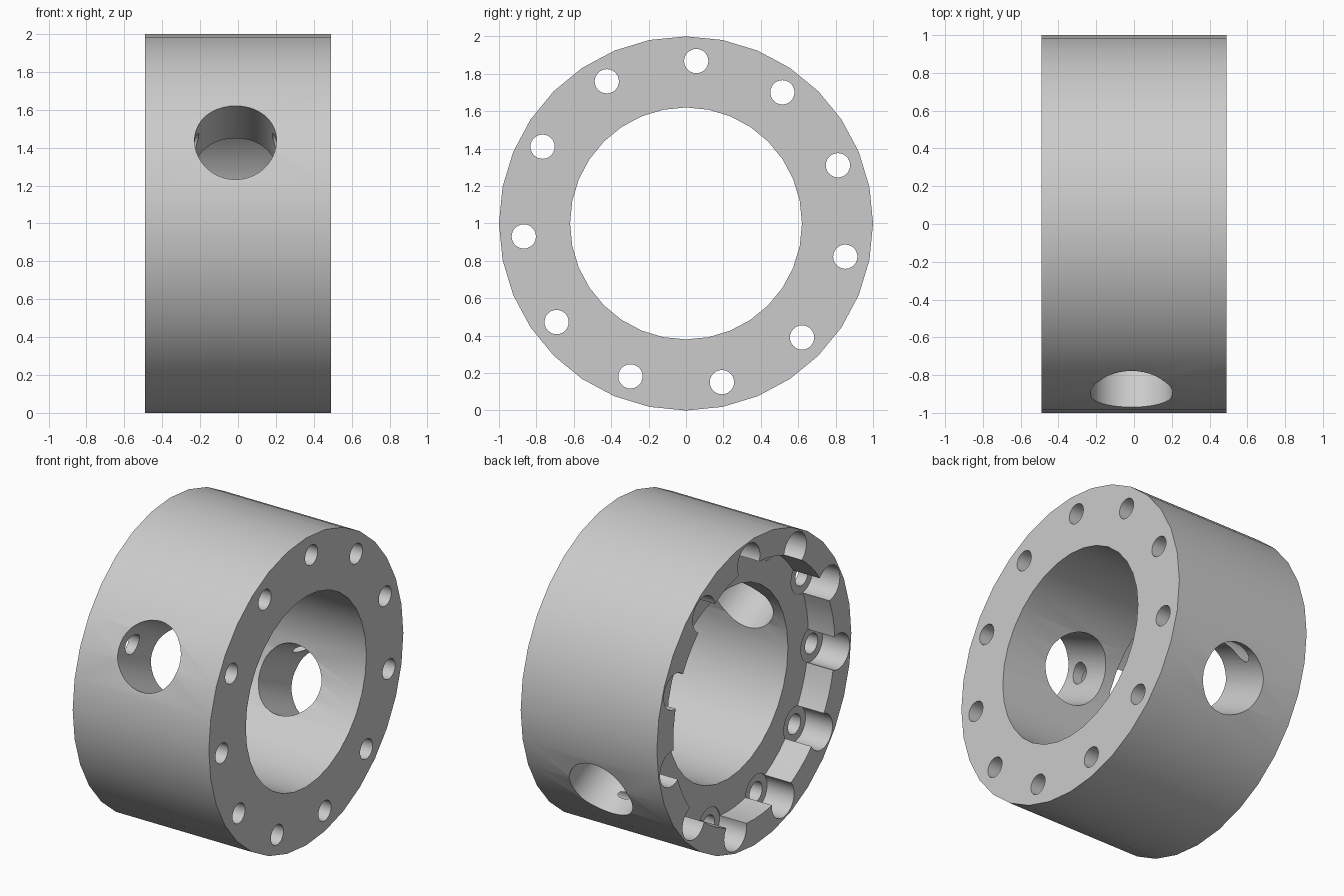
import bpy
from math import cos, sin, pi, radians
from mathutils import Vector

cube = bpy.data.objects.get("Cube")
if cube:
    bpy.data.objects.remove(cube, do_unlink=True)

HALF = 0.49           # half the ring width along x
FLOOR = -0.30         # floor of the recess on the -x side
BOLTS = 11
BOLT_CIRCLE = 0.87

metal = bpy.data.materials.new("light_grey_metal")
metal.use_nodes = True
grey = (0.6, 0.6, 0.6, 1)
metal.diffuse_color = grey
metal.node_tree.nodes["Principled BSDF"].inputs["Base Color"].default_value = grey


def cylinder(name, start, end, radius, sides):
    """Cylinder running between two points."""
    start, end = Vector(start), Vector(end)
    axis = end - start
    bpy.ops.mesh.primitive_cylinder_add(
        vertices=sides, radius=radius, depth=axis.length,
        location=(start + end) / 2,
        rotation=axis.to_track_quat('Z', 'Y').to_euler())
    obj = bpy.context.object
    obj.name = name
    bpy.ops.object.transform_apply(location=True, rotation=True, scale=True)
    return obj


def cut(target, cutter):
    """Subtract the cutter, then discard it."""
    cutter.hide_render = True
    mod = target.modifiers.new("cut", 'BOOLEAN')
    mod.operation = 'DIFFERENCE'
    mod.solver = 'EXACT'
    mod.object = cutter
    bpy.context.view_layer.objects.active = target
    bpy.ops.object.modifier_apply(modifier=mod.name)
    bpy.data.objects.remove(cutter, do_unlink=True)


# Ring body with its bore
ring = cylinder("flange_ring", (-HALF, 0, 1), (HALF, 0, 1), 1.0, 32)
cut(ring, cylinder("bore", (-1, 0, 1), (1, 0, 1), 0.62, 32))

# Recess in the -x end
cut(ring, cylinder("recess", (-1, 0, 1), (FLOOR, 0, 1), 0.83, 64))

# Bolt holes, each with a round pocket opening into the recess
for i in range(BOLTS):
    a = radians(86.4) + 2 * pi * i / BOLTS
    y, z = BOLT_CIRCLE * cos(a), 1 + BOLT_CIRCLE * sin(a)
    cut(ring, cylinder("pocket", (-1, y, z), (FLOOR + 0.005, y, z), 0.115, 32))
    cut(ring, cylinder("bolt_hole", (-1, y, z), (1, y, z), 0.065, 24))

# Cross hole through both walls
tilt = radians(26)
d = Vector((0, -cos(tilt), sin(tilt))) * 1.3
c = Vector((-0.013, 0, 1))
cut(ring, cylinder("cross_hole", c - d, c + d, 0.217, 40))

# Finish
ring.data.materials.clear()
ring.data.materials.append(metal)
bpy.ops.object.select_all(action='DESELECT')
ring.select_set(True)
bpy.context.view_layer.objects.active = ring
bpy.ops.object.shade_smooth_by_angle(angle=radians(30))
